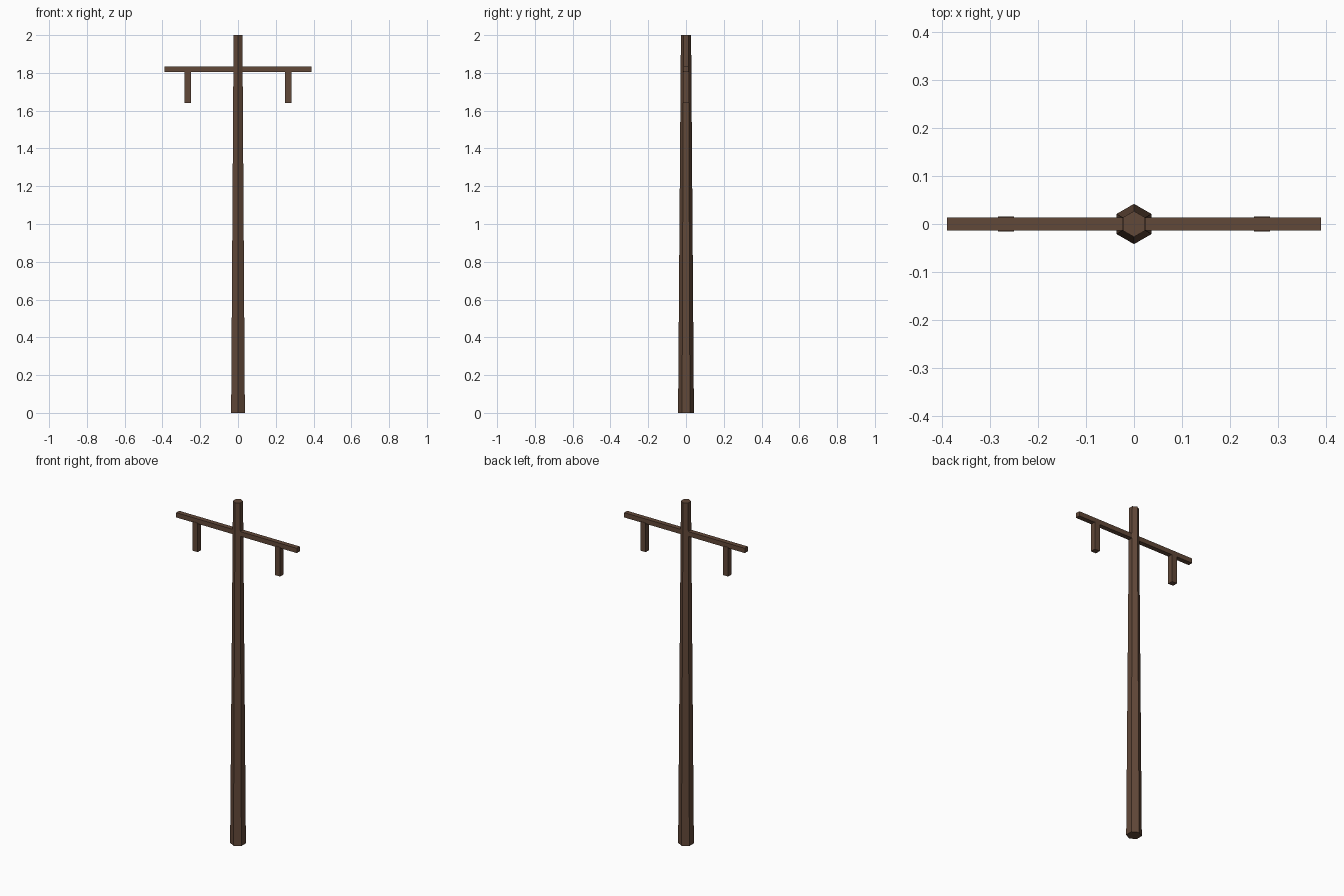
import bpy, math

if "Cube" in bpy.data.objects:
    bpy.data.objects.remove(bpy.data.objects["Cube"])

# Weathered wood colour
wood = bpy.data.materials.new("brown_wood")
wood.diffuse_color = (0.12, 0.065, 0.04, 1)
wood.use_nodes = True
wood.node_tree.nodes["Principled BSDF"].inputs["Base Color"].default_value = wood.diffuse_color


def finish(name):
    obj = bpy.context.object
    obj.name = name
    obj.data.materials.append(wood)
    return obj


def box(name, center, size):
    bpy.ops.mesh.primitive_cube_add(size=1, location=center)
    obj = finish(name)
    obj.scale = size
    bpy.ops.object.transform_apply(location=False, rotation=False, scale=True)
    return obj


# Tapered six-sided pole, corners facing front and back
bpy.ops.mesh.primitive_cone_add(vertices=6, radius1=0.042, radius2=0.027,
                                depth=2.0, location=(0, 0, 1.0))
finish("pole")

# Crossarm
box("crossarm", (0, 0, 1.819), (0.78, 0.028, 0.028))

# Hanging posts under each end of the crossarm
for side, label in ((-1, "left"), (1, "right")):
    box(f"{label}_hanger", (side * 0.267, 0, 1.725), (0.034, 0.032, 0.17))
